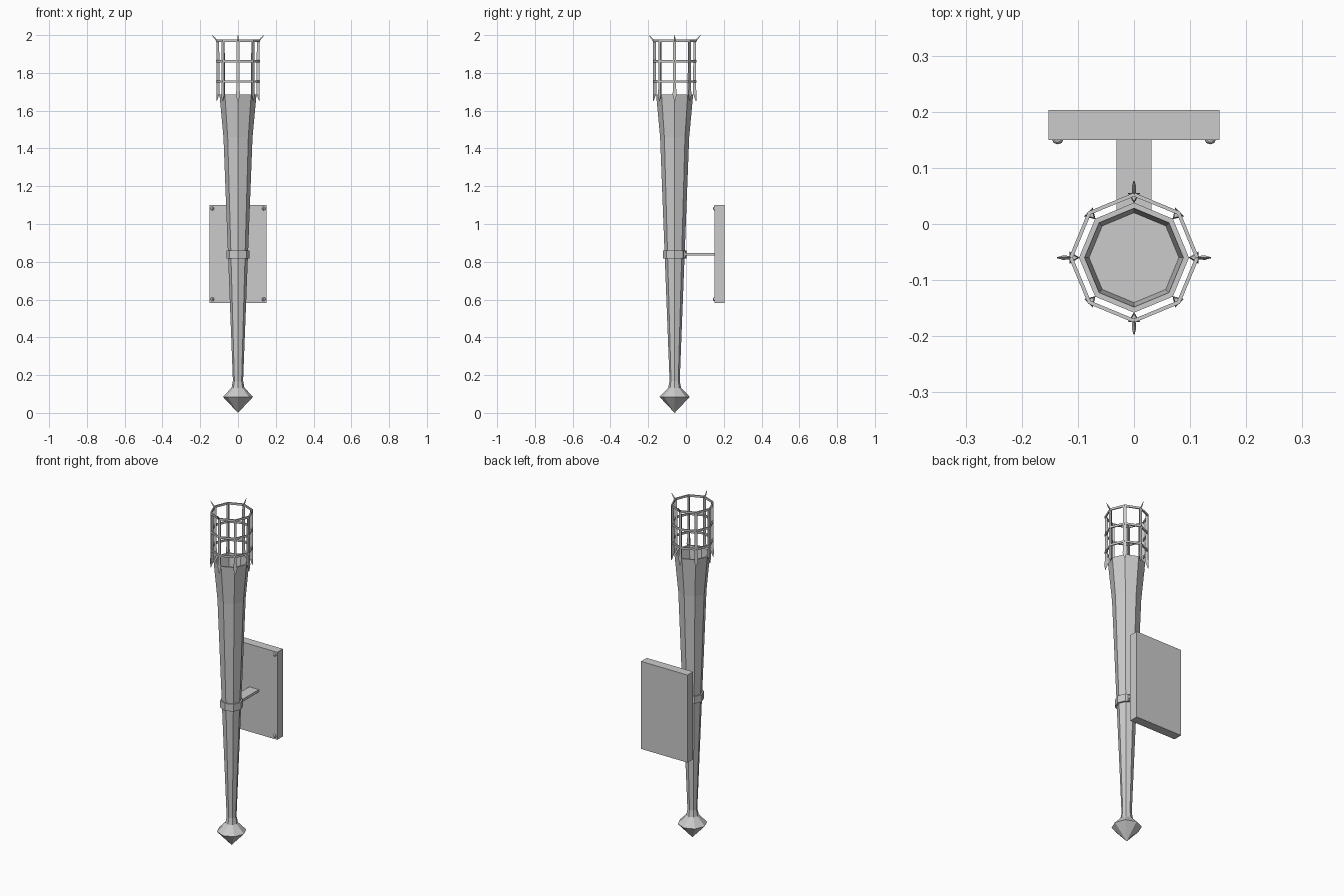
import bpy, bmesh, math
from mathutils import Vector, Matrix

if "Cube" in bpy.data.objects:
    bpy.data.objects.remove(bpy.data.objects["Cube"], do_unlink=True)

AXIS_Y = -0.06   # the torch stands in front of its wall plate
SIDES = 8

iron = bpy.data.materials.new("grey iron")
iron.use_nodes = True
GREY = (0.6, 0.6, 0.6, 1)
iron.diffuse_color = GREY
iron.node_tree.nodes["Principled BSDF"].inputs["Base Color"].default_value = GREY


def finish(bm, name):
    bmesh.ops.remove_doubles(bm, verts=bm.verts, dist=1e-5)
    bmesh.ops.recalc_face_normals(bm, faces=bm.faces)
    mesh = bpy.data.meshes.new(name)
    bm.to_mesh(mesh)
    bm.free()
    mesh.materials.append(iron)
    obj = bpy.data.objects.new(name, mesh)
    bpy.context.collection.objects.link(obj)
    return obj


def lathe(name, profile, closed=False):
    """Turn an (r, z) profile into an eight-sided solid on the torch axis."""
    bm = bmesh.new()
    rings = [[bm.verts.new((r * math.cos(a), AXIS_Y + r * math.sin(a), z))
              for a in (math.tau * i / SIDES for i in range(SIDES))]
             if r > 0 else [bm.verts.new((0, AXIS_Y, z))] * SIDES
             for r, z in profile]
    pairs = list(zip(rings, rings[1:]))
    if closed:
        pairs.append((rings[-1], rings[0]))
    for low, high in pairs:
        for i in range(SIDES):
            j = (i + 1) % SIDES
            corners = list(dict.fromkeys([low[i], low[j], high[j], high[i]]))
            bm.faces.new(corners)
    return finish(bm, name)


def box(name, x, y, z):
    bm = bmesh.new()
    bmesh.ops.create_cube(bm, size=1)
    for v in bm.verts:
        v.co = [lo + (c + 0.5) * (hi - lo) for c, (lo, hi) in zip(v.co, (x, y, z))]
    return finish(bm, name)


def bolt(name, x, y, z, radius, depth):
    """A domed head facing the front."""
    bm = bmesh.new()
    bmesh.ops.create_uvsphere(bm, u_segments=8, v_segments=6, radius=1)
    for v in bm.verts:
        v.co = (x + v.co.x * radius, y + v.co.y * depth, z + v.co.z * radius)
    return finish(bm, name)


def radial(name, sections, angle):
    """Triangular bar: each section is (outer r, inner r, half width, outer z, inner z)."""
    bm = bmesh.new()
    turn = Matrix.Translation((0, AXIS_Y, 0)) @ Matrix.Rotation(angle, 4, 'Z')
    loops = [[bm.verts.new(turn @ Vector(p)) for p in
              ((ro, -w, zo), (ro, w, zo), (ri, 0, zi))]
             for ro, ri, w, zo, zi in sections]
    for a, b in zip(loops, loops[1:]):
        for i in range(3):
            j = (i + 1) % 3
            bm.faces.new((a[i], a[j], b[j], b[i]))
    bm.faces.new(loops[0])
    bm.faces.new(loops[-1])
    return finish(bm, name)


# Handle with a pointed pommel and a hollow cup at the top
lathe("torch_handle", [
    (0, 0), (0.08, 0.085), (0.034, 0.133), (0.027, 0.17),
    (0.077, 1.46), (0.098, 1.685), (0.088, 1.685), (0.08, 1.6), (0, 1.6)])

# Collar that grips the handle
lathe("collar", [(0.05, 0.817), (0.062, 0.817), (0.062, 0.86), (0.05, 0.86)], True)

# Fire cage: three hoops, eight bars and four flared spikes
for i, z in enumerate((1.755, 1.862, 1.97)):
    lathe(f"cage_hoop_{i + 1}", [(0.109, z - 0.006), (0.116, z - 0.006),
                                 (0.116, z + 0.006), (0.109, z + 0.006)], True)
for i in range(SIDES):
    radial(f"cage_bar_{i + 1}", [
        (0.115, 0.112, 0.002, 1.65, 1.65),
        (0.115, 0.097, 0.011, 1.685, 1.69),
        (0.114, 0.097, 0.008, 1.72, 1.72),
        (0.114, 0.1, 0.008, 1.972, 1.972)], math.tau * i / SIDES)
for i in range(4):
    radial(f"cage_spike_{i + 1}", [
        (0.114, 0.108, 0.003, 1.966, 1.972),
        (0.126, 0.121, 0.004, 1.982, 1.987),
        (0.137, 0.136, 0.001, 1.999, 2.0)], math.tau * i / 4)

# Wall plate and the arm that carries the collar
box("wall_plate", (-0.152, 0.152), (0.15, 0.203), (0.582, 1.1))
box("bracket_arm", (-0.031, 0.031), (-0.01, 0.152), (0.832, 0.847))
box("arm_foot", (-0.031, 0.031), (-0.016, -0.003), (0.822, 0.856))

# Bolt heads at the plate corners
for side, x in (("left", 0.136), ("right", -0.136)):
    for level, z in (("lower", 0.602), ("upper", 1.082)):
        bolt(f"plate_bolt_{level}_{side}", x, 0.15, z, 0.01, 0.008)
